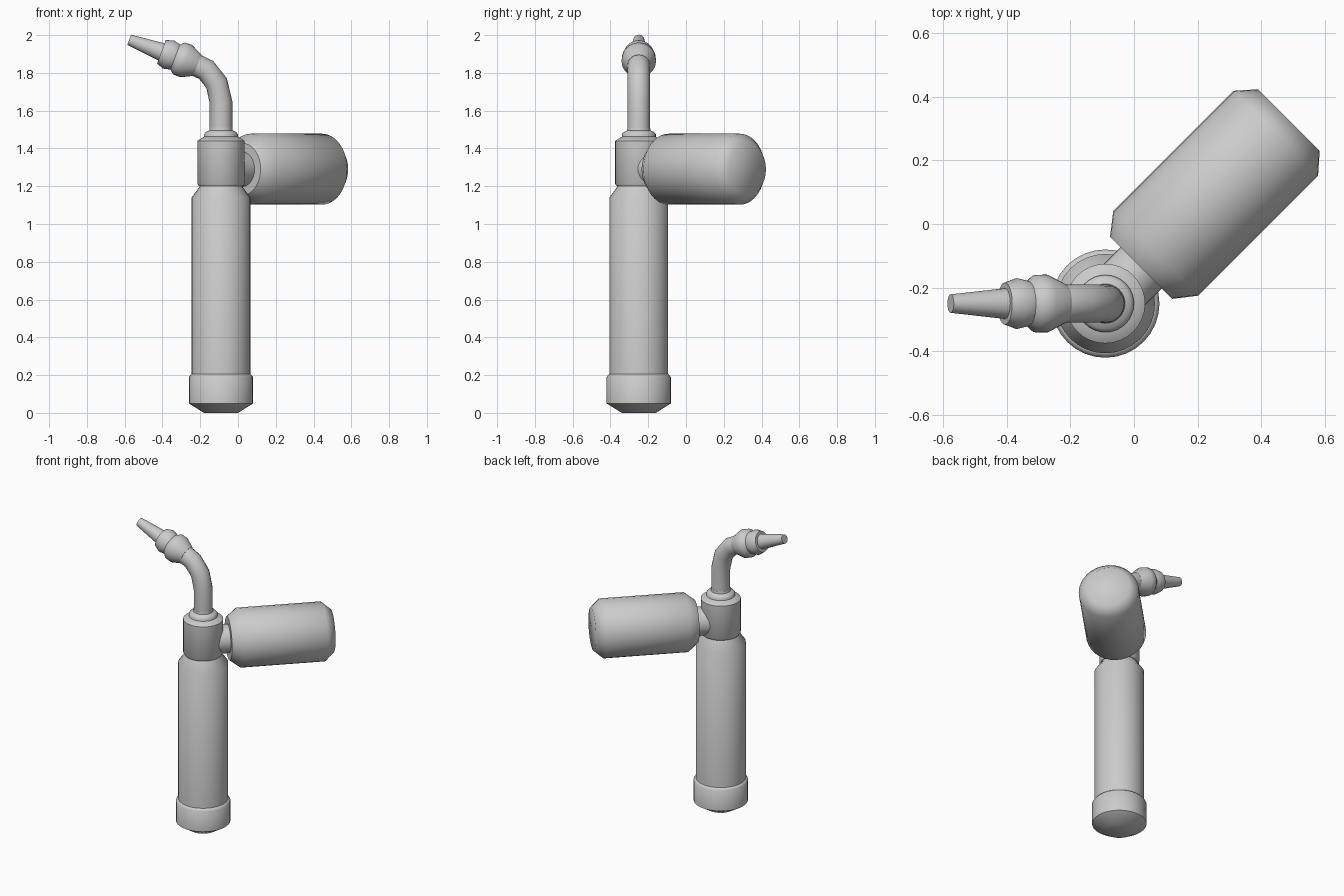
import bpy, bmesh, math
from mathutils import Vector, Matrix

if "Cube" in bpy.data.objects:
    bpy.data.objects.remove(bpy.data.objects["Cube"])

AX, AY = -0.09, -0.25   # vertical axis of the handle


def finish(obj, angle=50):
    bpy.ops.object.select_all(action='DESELECT')
    obj.select_set(True)
    bpy.context.view_layer.objects.active = obj
    bpy.ops.object.shade_smooth_by_angle(angle=math.radians(angle))


def lathe(name, profile, origin, direction, sides=32):
    """Closed solid of revolution; profile is (radius, distance along axis)."""
    bm = bmesh.new()
    rings = []
    for r, d in profile:
        rings.append([bm.verts.new((r * math.cos(2 * math.pi * i / sides),
                                    r * math.sin(2 * math.pi * i / sides), d))
                      for i in range(sides)])
    for a, b in zip(rings, rings[1:]):
        for i in range(sides):
            j = (i + 1) % sides
            bm.faces.new((a[i], a[j], b[j], b[i]))
    bm.faces.new(rings[0])
    bm.faces.new(rings[-1])
    bmesh.ops.recalc_face_normals(bm, faces=bm.faces)
    rot = Vector(direction).to_track_quat('Z', 'Y').to_matrix().to_4x4()
    bm.transform(Matrix.Translation(origin) @ rot)
    me = bpy.data.meshes.new(name)
    bm.to_mesh(me)
    bm.free()
    obj = bpy.data.objects.new(name, me)
    bpy.context.collection.objects.link(obj)
    finish(obj)
    return obj


base, up = (AX, AY, 0), (0, 0, 1)

# Handle: base cap, long body, valve head and neck collar
lathe("base_cap", [(0.09, 0), (0.17, 0.05), (0.17, 0.19), (0.157, 0.205)], base, up)
lathe("handle_body", [(0.156, 0.1), (0.156, 1.14), (0.115, 1.195), (0.11, 1.21)], base, up)
lathe("valve_head", [(0.117, 1.2), (0.125, 1.212), (0.125, 1.44), (0.09, 1.462)], base, up)
lathe("neck_collar", [(0.09, 1.45), (0.09, 1.475), (0.08, 1.487), (0.062, 1.495),
                      (0.06, 1.51)], base, up)

# Side canister and its connector, pointing diagonally backwards
side_origin, side_dir = (AX, AY, 1.29), (1, 1, 0)
lathe("connector", [(0.092, 0.02), (0.092, 0.17)], side_origin, side_dir)
lathe("canister", [(0.138, 0.159), (0.188, 0.223), (0.188, 0.757), (0.137, 0.815)],
      side_origin, side_dir)

# Bent neck tube
curve = bpy.data.curves.new("neck_path", 'CURVE')
curve.dimensions = '3D'
curve.bevel_depth = 0.06
curve.bevel_resolution = 6
path = [(AX, 1.46), (AX, 1.645), (-0.113, 1.745), (-0.168, 1.815), (-0.225, 1.843), (-0.28, 1.864)]
spline = curve.splines.new('POLY')
spline.points.add(len(path) - 1)
for p, (x, z) in zip(spline.points, path):
    p.co = (x, AY, z, 1)
helper = bpy.data.objects.new("neck_path", curve)
bpy.context.collection.objects.link(helper)
dg = bpy.context.evaluated_depsgraph_get()
mesh = bpy.data.meshes.new_from_object(helper.evaluated_get(dg))
bpy.data.objects.remove(helper)
neck = bpy.data.objects.new("neck_tube", mesh)
bpy.context.collection.objects.link(neck)
finish(neck)

# Nozzle: tip, ring and bulge, measured back from the tip
tip, back = (-0.576, AY, 1.975), (0.937, 0, -0.35)
lathe("nozzle_tip", [(0.029, 0), (0.05, 0.2)], tip, back)
lathe("nozzle_rings", [(0.066, 0.182), (0.08, 0.222), (0.071, 0.26), (0.09, 0.282),
                       (0.091, 0.322), (0.06, 0.385)], tip, back)
